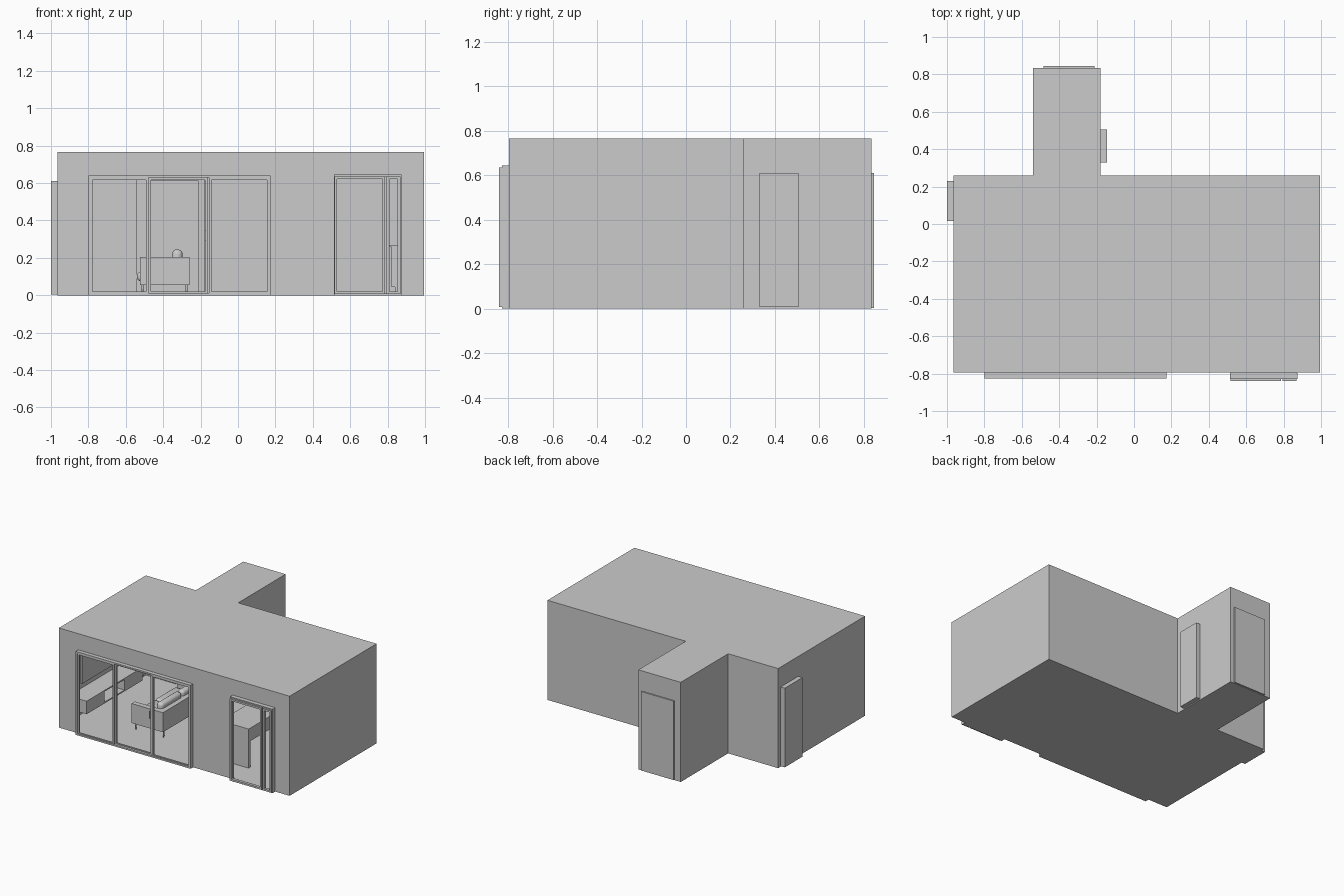
import bpy, bmesh, math
from mathutils import Vector

if "Cube" in bpy.data.objects:
    bpy.data.objects.remove(bpy.data.objects["Cube"])

H = 0.765


def finish(bm, name):
    me = bpy.data.meshes.new(name)
    bm.to_mesh(me)
    bm.free()
    ob = bpy.data.objects.new(name, me)
    bpy.context.collection.objects.link(ob)
    return ob


def add_box(bm, x0, x1, y0, y1, z0, z1):
    vs = bmesh.ops.create_cube(bm, size=1)["verts"]
    for v in vs:
        v.co = Vector((x0 + (v.co.x + .5) * (x1 - x0),
                       y0 + (v.co.y + .5) * (y1 - y0),
                       z0 + (v.co.z + .5) * (z1 - z0)))


def box(name, *dims):
    bm = bmesh.new()
    add_box(bm, *dims)
    return finish(bm, name)


def boxes(name, parts):
    bm = bmesh.new()
    for p in parts:
        add_box(bm, *p)
    return finish(bm, name)


def cushion(name, x0, x1, y0, y1, z0, z1, radius, tilt=0):
    # rounded box about its own centre
    c = Vector(((x0 + x1) / 2, (y0 + y1) / 2, (z0 + z1) / 2))
    ob = box(name, x0 - c.x, x1 - c.x, y0 - c.y, y1 - c.y, z0 - c.z, z1 - c.z)
    ob.location = c
    ob.rotation_euler.y = tilt
    m = ob.modifiers.new("round", "BEVEL")
    m.width, m.segments = radius, 4
    for p in ob.data.polygons:
        p.use_smooth = True
    return ob


def rod(name, x, y, z0, z1, r):
    bm = bmesh.new()
    bmesh.ops.create_cone(bm, cap_ends=True, segments=12, radius1=r * .7, radius2=r, depth=z1 - z0)
    ob = finish(bm, name)
    ob.location = (x, y, (z0 + z1) / 2)
    return ob


def frame(name, x0, x1, y0, y1, z0, z1, w):
    return boxes(name, [(x0, x0 + w, y0, y1, z0, z1), (x1 - w, x1, y0, y1, z0, z1),
                        (x0 + w, x1 - w, y0, y1, z0, z0 + w), (x0 + w, x1 - w, y0, y1, z1 - w, z1)])


# Room shell: walls with openings (start, end, bottom, top, depth, closed)
plan = [(-.965, -.795), (.995, -.795), (.995, .26), (-.18, .26),
        (-.18, .835), (-.54, .835), (-.54, .26), (-.965, .26)]
openings = {0: [(.165, 1.14, 0, .64, .03, False), (1.48, 1.835, 0, .64, .03, False)],
            3: [(.07, .245, .008, .61, .035, True)],
            4: [(.03, .305, .004, .61, .01, True)],
            7: [(.03, .245, .004, .612, .035, True)]}
bm = bmesh.new()


def quad(*pts):
    bm.faces.new([bm.verts.new(p) for p in pts])


for i, p in enumerate(plan):
    a = Vector((*p, 0))
    b = Vector((*plan[(i + 1) % len(plan)], 0))
    length = (b - a).length
    d = (b - a) / length
    n = Vector((d.y, -d.x, 0))
    ops = openings.get(i, [])

    def P(s, z, out=0):
        return a + d * s + n * out + Vector((0, 0, z))

    ss = sorted({0, length, *[o[0] for o in ops], *[o[1] for o in ops]})
    zs = sorted({0, H, *[o[2] for o in ops], *[o[3] for o in ops]})
    for s0, s1 in zip(ss, ss[1:]):
        for z0, z1 in zip(zs, zs[1:]):
            sm, zm = (s0 + s1) / 2, (z0 + z1) / 2
            if not any(o[0] < sm < o[1] and o[2] < zm < o[3] for o in ops):
                quad(P(s0, z0), P(s1, z0), P(s1, z1), P(s0, z1))
    # reveals and the door panel closing each recess
    for s0, s1, z0, z1, dep, closed in ops:
        ring = [(s0, z0), (s1, z0), (s1, z1), (s0, z1)]
        for u, v in zip(ring, ring[1:] + ring[:1]):
            quad(P(*u), P(*v), P(*v, dep), P(*u, dep))
        if closed:
            quad(*[P(*u, dep) for u in ring])
quad(*[(x, y, 0) for x, y in reversed(plan)])
quad(*[(x, y, H) for x, y in plan])
bmesh.ops.remove_doubles(bm, verts=bm.verts, dist=1e-5)
finish(bm, "room_shell")

# Sliding window: outer frame and three sashes
frame("window_frame", -.80, .175, -.826, -.796, 0, .641, .012)
for k, (x0, x1, y) in enumerate([(-.79, -.478, -.82), (-.478, -.163, -.808), (-.155, .168, -.82)]):
    frame(f"window_sash_{k + 1}", x0, x1, y, y + .012, .006, .63, .013)
box("window_handle", -.178, -.172, -.824, -.816, .29, .35)

# Entrance door with narrow sidelight
frame("door_frame", .513, .873, -.828, -.796, 0, .645, .009)
frame("door_leaf", .515, .787, -.84, -.818, .007, .635, .014)
frame("door_sidelight", .795, .868, -.84, -.818, .007, .635, .014)
box("door_handle", .775, .782, -.84, -.81, .28, .31)

# Sofa facing the left wall
y0, y1 = -.54, .05
boxes("sofa_body", [(-.525, -.26, y0, y0 + .04, .055, .205), (-.525, -.26, y1 - .04, y1, .055, .205),
                    (-.31, -.26, y0 + .04, y1 - .04, .055, .205), (-.525, -.31, y0 + .04, y1 - .04, .055, .09)])
half = (y1 - y0 - .08) / 2
for k in range(2):
    ya = y0 + .04 + k * half
    cushion(f"seat_cushion_{k + 1}", -.54, -.32, ya + .002, ya + half - .002, .075, .125, .02)
    cushion(f"back_cushion_{k + 1}", -.355, -.30, ya + .004, ya + half - .004, .12, .245, .024, .1)
for x in (-.51, -.275):
    for y in (y0 + .03, y1 - .03):
        rod("sofa_leg", x, y, 0, .056, .006)

# Wall-hung media shelf and screen
boxes("media_shelf", [(-.963, -.81, -.68, .0, .19, .2), (-.963, -.81, -.68, .0, .1, .11),
                      (-.963, -.81, -.68, -.46, .11, .19), (-.963, -.81, -.22, .0, .11, .19),
                      (-.963, -.955, -.46, -.22, .11, .19)])
box("wall_screen", -.963, -.95, -.53, -.12, .24, .46)

# Breakfast bar with full-height end panel
boxes("breakfast_bar", [(.26, .5, -.585, .1, .27, .3), (.26, .5, -.585, -.56, 0, .27),
                        (.28, .5, -.56, .1, .2, .27), (.26, .5, .075, .1, 0, .2)])

# Kitchen counter along the right wall
boxes("kitchen_counter", [(.805, .993, -.35, .258, .258, .27), (.82, .993, -.345, .258, .045, .258),
                          (.84, .993, -.34, .258, 0.001, .045)])
